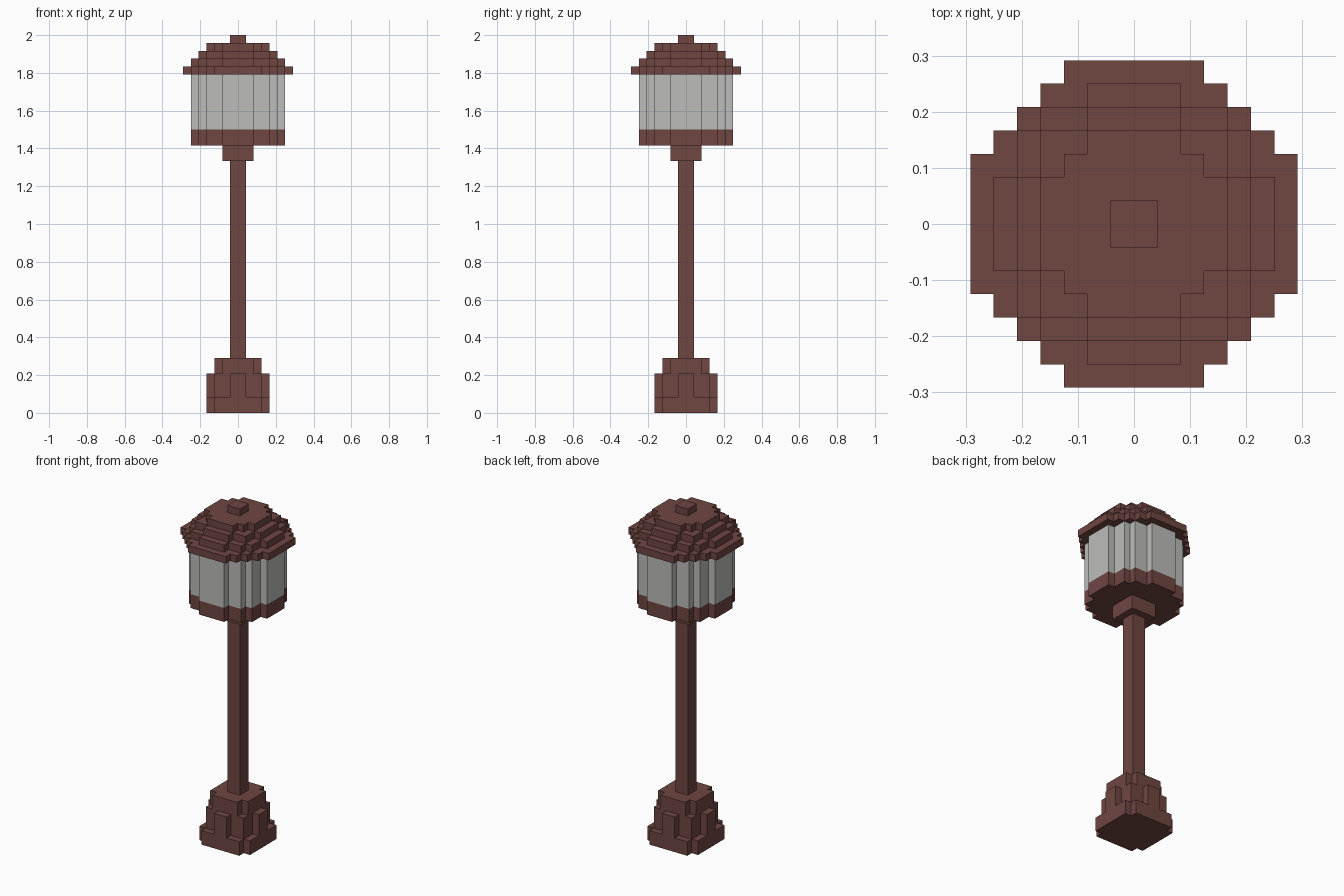
import bpy
import bmesh

cube = bpy.data.objects.get("Cube")
if cube:
    bpy.data.objects.remove(cube, do_unlink=True)

U = 2 / 48  # one block


def material(name, rgb):
    mat = bpy.data.materials.new(name)
    mat.use_nodes = True
    colour = (*rgb, 1)
    mat.diffuse_color = colour
    bsdf = mat.node_tree.nodes["Principled BSDF"]
    bsdf.inputs["Base Color"].default_value = colour
    bsdf.inputs["Roughness"].default_value = 0.8
    return mat


BROWN = material("brown_metal", (0.162, 0.061, 0.053))
GLASS = material("pale_glass", (0.503, 0.503, 0.491))


def stepped_outline(corners):
    """Outer corners of one quadrant, from +x round to +y, made into a closed stepped loop."""
    quad = []
    for i, (x, y) in enumerate(corners):
        quad.append((x, y))
        if i + 1 < len(corners):
            quad.append((corners[i + 1][0], y))
    loop = []
    for sx, sy in ((1, 1), (-1, 1), (-1, -1), (1, -1)):
        part = [(sx * x, sy * y) for x, y in quad]
        loop += part if sx * sy > 0 else part[::-1]
    return loop


def layer(name, corners, bottom, top, mat=BROWN):
    """Extrude a stepped outline between two block heights."""
    bm = bmesh.new()
    base = bm.faces.new([bm.verts.new((x * U, y * U, bottom * U))
                         for x, y in stepped_outline(corners)])
    ext = bmesh.ops.extrude_face_region(bm, geom=[base], use_keep_orig=True)
    moved = [v for v in ext["geom"] if isinstance(v, bmesh.types.BMVert)]
    bmesh.ops.translate(bm, verts=moved, vec=(0, 0, (top - bottom) * U))
    bmesh.ops.recalc_face_normals(bm, faces=bm.faces)
    mesh = bpy.data.meshes.new(name)
    bm.to_mesh(mesh)
    bm.free()
    mesh.materials.append(mat)
    obj = bpy.data.objects.new(name, mesh)
    bpy.context.collection.objects.link(obj)
    return obj


ROUND = [(6, 2), (5, 4), (4, 5), (2, 6)]

# Foot: clipped slab, square body with a raised panel on each side, clipped cap
layer("foot_slab", [(4, 3), (3, 4)], 0, 2)
layer("foot_body", [(4, 1), (3, 3), (1, 4)], 2, 5)
layer("foot_cap", [(3, 2), (2, 3)], 5, 7)

# Post and collar
layer("post", [(1, 1)], 7, 32)
layer("collar", [(2, 2)], 32, 34)

# Lantern
layer("lantern_tray", ROUND, 34, 36)
layer("lantern_glass", ROUND, 36, 43, GLASS)

# Roof tiers, from the eave up
layer("roof_eave", [(7, 3), (6, 4), (5, 5), (4, 6), (3, 7)], 43, 44)
layer("roof_lower_tier", ROUND, 44, 45)
layer("roof_middle_tier", [(5, 2), (4, 4), (2, 5)], 45, 46)
layer("roof_upper_tier", [(4, 2), (3, 3), (2, 4)], 46, 47)
layer("finial", [(1, 1)], 47, 48)
